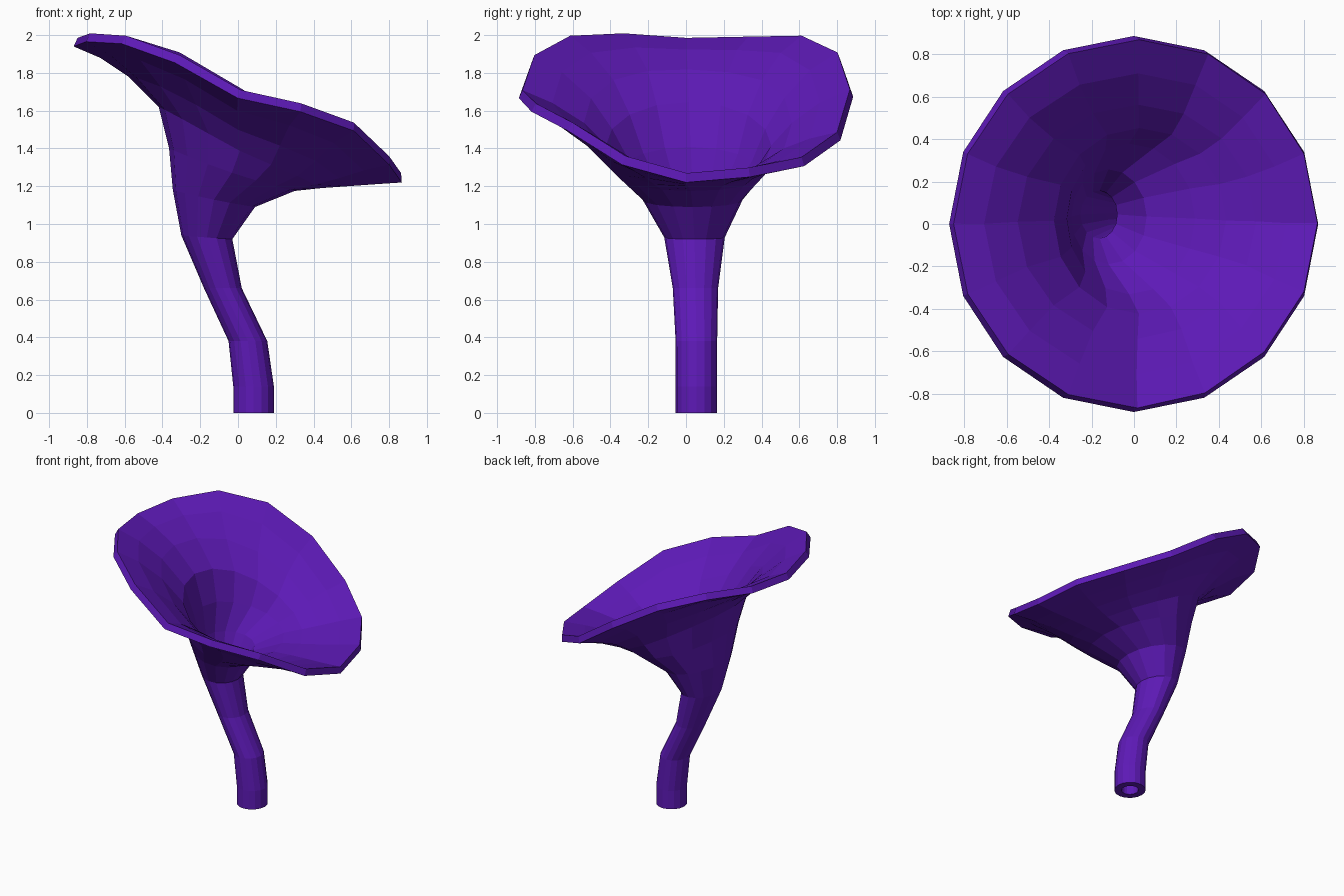
import bpy, bmesh, math

if "Cube" in bpy.data.objects:
    bpy.data.objects.remove(bpy.data.objects["Cube"])

SIDES = 16

# Rings from foot to rim: left x, left z, right x, right z, front y, back y, rim-wave weight
rings = [
    (-.025, 0, .19, 0, -.055, .165, 0),
    (-.025, .14, .19, .14, -.055, .165, 0),
    (-.05, .38, .155, .38, -.055, .165, 0),
    (-.18, .66, .02, .66, -.07, .17, 0),
    (-.30, .94, -.03, .92, -.115, .205, 0),
    (-.345, 1.18, .09, 1.09, -.23, .30, 0),
    (-.365, 1.40, .30, 1.175, -.37, .42, 0),
    (-.42, 1.62, .44, 1.19, -.46, .49, .15),
    (-.58, 1.78, .58, 1.20, -.57, .59, .45),
    (-.73, 1.88, .72, 1.21, -.73, .73, .8),
    (-.87, 1.94, .867, 1.22, -.885, .885, 1),
]
# Drop of the wavy rim around the circle (0 = high left side, 1 = low right side)
wave = [1, .96, .88, .69, .37, .10, -.02, -.01,
        0, -.035, -.02, .12, .38, .48, .62, .87]

# Outer skin of the trumpet
bm = bmesh.new()
loops = []
for xl, zl, xr, zr, yf, yb, w in rings:
    loop = []
    for i in range(SIDES):
        a = 2 * math.pi * i / SIDES
        c, s = math.cos(a), math.sin(a)
        even = .5 + .5 * c + .07 * s * s
        t = even * (1 - w) + wave[i] * w
        loop.append(bm.verts.new(((xl + xr) / 2 + c * (xr - xl) / 2,
                                  (yf + yb) / 2 + s * (yb - yf) / 2,
                                  zl + (zr - zl) * t)))
    loops.append(loop)
for lo, hi in zip(loops, loops[1:]):
    for i in range(SIDES):
        j = (i + 1) % SIDES
        bm.faces.new((lo[i], lo[j], hi[j], hi[i]))
mesh = bpy.data.meshes.new("trumpet_mushroom")
bm.to_mesh(mesh)
bm.free()
trumpet = bpy.data.objects.new("trumpet_mushroom", mesh)
bpy.context.collection.objects.link(trumpet)

# Wall thickness, inward: hollow foot and thin rim
wall = trumpet.modifiers.new("wall", 'SOLIDIFY')
wall.thickness = .05
wall.offset = -1

# Purple
mat = bpy.data.materials.new("purple")
mat.diffuse_color = (.11, .01, .47, 1)
mat.use_nodes = True
mat.node_tree.nodes["Principled BSDF"].inputs["Base Color"].default_value = mat.diffuse_color
mesh.materials.append(mat)
